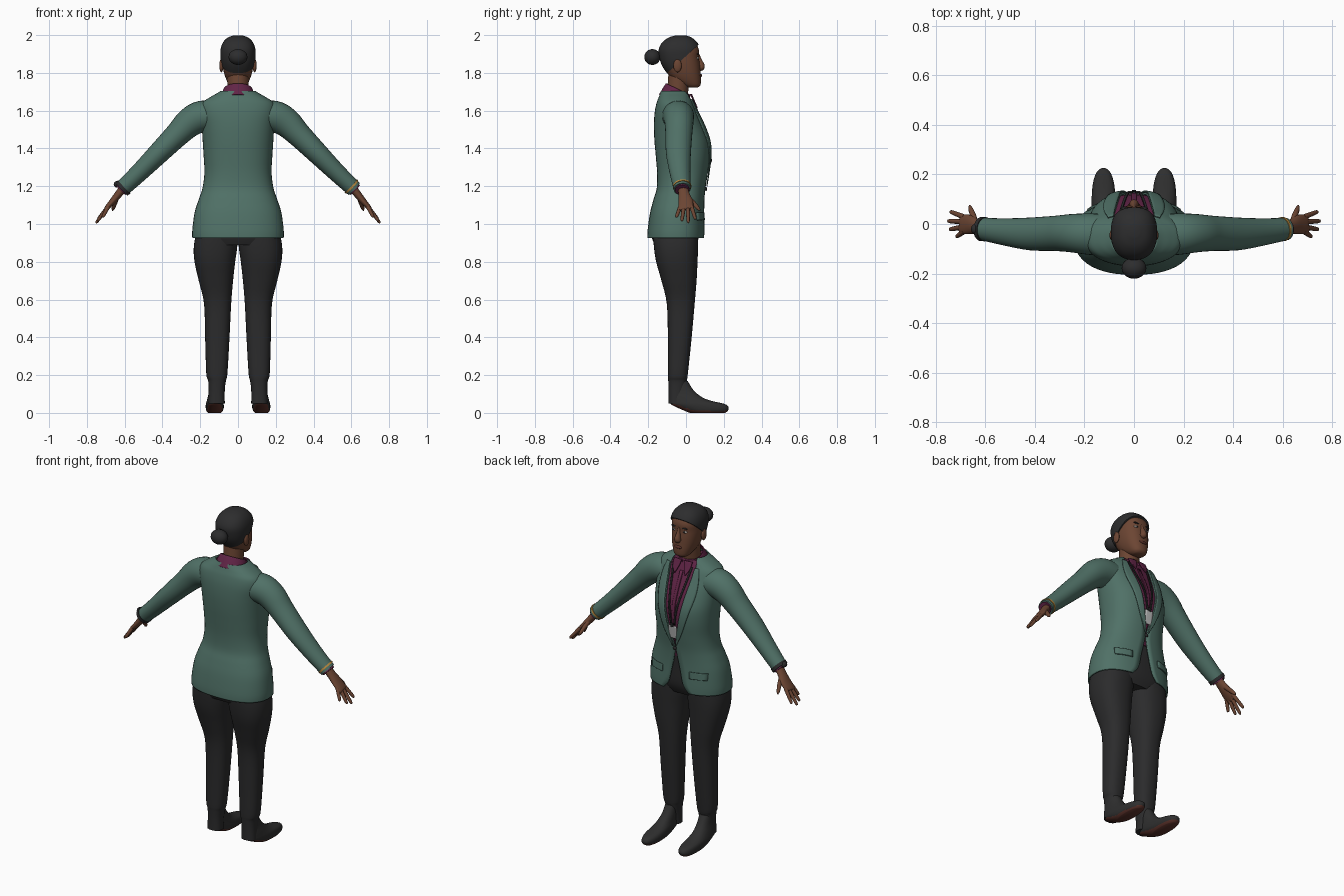
import bpy, bmesh, math
from mathutils import Vector

cube = bpy.data.objects.get("Cube")
if cube:
    bpy.data.objects.remove(cube)

P = 0.85  # roundness of cross-sections


def material(name, r, g, b):
    m = bpy.data.materials.new(name)
    m.use_nodes = True
    m.diffuse_color = (r, g, b, 1)
    m.node_tree.nodes["Principled BSDF"].inputs["Base Color"].default_value = (r, g, b, 1)
    return m


GREEN = material("jacket_green", .08, .165, .135)
PLUM = material("shirt_plum", .12, .018, .062)
BLACK = material("trouser_black", .024, .024, .025)
SHOE = material("shoe_black", .028, .028, .028)
HAIR = material("hair_black", .026, .026, .027)
SKIN = material("skin_brown", .15, .06, .033)
RUST = material("dark_rust", .1, .03, .022)
GOLD = material("gold", .5, .26, .05)
GREY = material("badge_grey", .5, .5, .5)
WHITE = material("eye_white", .55, .5, .45)


def spline(rows, steps=4):
    """Catmull-Rom interpolation of rows of numbers."""
    out = []
    for i in range(len(rows) - 1):
        a, b, c, d = (rows[max(0, min(len(rows) - 1, i + k))] for k in (-1, 0, 1, 2))
        for s in range(steps):
            t = s / steps
            out.append([q + t / 2 * (r - p + t * (2 * p - 5 * q + 4 * r - s3 + t * (3 * q - 3 * r + s3 - p)))
                        for p, q, r, s3 in zip(a, b, c, d)])
    return out + [list(rows[-1])]


def finish(bm, name, mat, mirror=False, thick=0, offset=-1, sharp=50):
    bmesh.ops.remove_doubles(bm, verts=bm.verts, dist=1e-5)
    bmesh.ops.recalc_face_normals(bm, faces=bm.faces)
    mesh = bpy.data.meshes.new(name)
    bm.to_mesh(mesh)
    bm.free()
    mesh.materials.append(mat)
    for p in mesh.polygons:
        p.use_smooth = True
    mesh.set_sharp_from_angle(angle=math.radians(sharp))
    ob = bpy.data.objects.new(name, mesh)
    bpy.context.collection.objects.link(ob)
    if thick:
        mod = ob.modifiers.new("thickness", 'SOLIDIFY')
        mod.thickness, mod.offset = thick, offset
    if mirror:
        ob.modifiers.new("mirror", 'MIRROR')
    return ob


def skin_rings(rings, cap):
    bm = bmesh.new()
    loops = [[bm.verts.new(p) for p in ring] for ring in rings]
    for a, b in zip(loops, loops[1:]):
        for i in range(len(a) - 1):
            bm.faces.new((a[i], a[i + 1], b[i + 1], b[i]))
    if cap:
        bm.faces.new(loops[0][:-1])
        bm.faces.new(loops[-1][:-1])
    return bm


def curve(a):
    s, c = math.sin(a), math.cos(a)
    return math.copysign(abs(s) ** P, s), math.copysign(abs(c) ** P, c)


def stack(rows, seg=40, cap=True):
    """Level rings from rows of z, x0, x1, y0, y1 and an optional front gap."""
    rings = []
    for z, x0, x1, y0, y1, *gap in spline(rows):
        rx, ry = (x1 - x0) / 2, (y1 - y0) / 2
        a0 = math.asin((max(gap[0], .002) / rx) ** (1 / P)) if gap else 0
        angles = [a0 + (2 * math.pi - 2 * a0) * i / seg for i in range(seg + 1)]
        rings.append([((x0 + x1) / 2 + rx * u, (y0 + y1) / 2 + ry * v, z) for u, v in map(curve, angles)])
    return skin_rings(rings, cap)


def tube(rows, seg=20, cap=True, slit=0):
    """Rings square to a path of x, y, z, side radius, depth radius."""
    rows = spline(rows)
    pts = [Vector(r[:3]) for r in rows]
    rings = []
    for i, r in enumerate(rows):
        t = (pts[min(i + 1, len(pts) - 1)] - pts[max(i - 1, 0)]).normalized()
        side = Vector((0, 1, 0)).cross(t).normalized()
        deep = t.cross(side)
        angles = [slit + (2 * math.pi - 2 * slit) * k / seg for k in range(seg + 1)]
        rings.append([pts[i] + side * r[3] * math.sin(a) + deep * r[4] * math.cos(a) for a in angles])
    return skin_rings(rings, cap)


def ball(name, loc, scale, mat, mirror=False):
    bm = bmesh.new()
    bmesh.ops.create_uvsphere(bm, u_segments=20, v_segments=12, radius=1)
    bmesh.ops.scale(bm, vec=scale, verts=bm.verts)
    bmesh.ops.translate(bm, vec=loc, verts=bm.verts)
    return finish(bm, name, mat, mirror)


# Jacket: height, half width, back, front, half opening
jacket = [(.925, .242, -.205, .10, .085), (.97, .242, -.203, .10, .05), (1.06, .23, -.19, .097, .028),
          (1.13, .208, -.172, .098, .012), (1.19, .188, -.155, .103, .004), (1.27, .178, -.153, .116, .02),
          (1.36, .182, -.16, .128, .04), (1.44, .187, -.167, .125, .055), (1.52, .192, -.17, .098, .066),
          (1.59, .2, -.166, .065, .076), (1.64, .19, -.156, .043, .082), (1.67, .15, -.145, .03, .082),
          (1.69, .115, -.137, .022, .075), (1.705, .092, -.13, .012, .07)]
finish(stack([(z, -w, w, b, f, g) for z, w, b, f, g in jacket], 48, False), "jacket", GREEN, thick=.008)
e = .01
finish(stack([(z, e - w, w - e, b + e, f - e) for z, w, b, f, g in jacket if 1.1 < z < 1.7]), "shirt", PLUM)
surface = spline(jacket)


def front_y(x, z):
    """Depth of the jacket front at a point."""
    for a, b in zip(surface, surface[1:]):
        if a[0] <= z <= b[0]:
            t = (z - a[0]) / (b[0] - a[0])
            w, y0, y1 = (a[k] + t * (b[k] - a[k]) for k in (1, 2, 3))
            return (y0 + y1) / 2 + (y1 - y0) / 2 * max(0, 1 - abs(x / w) ** (2 / P)) ** (P / 2)
    return 0


def patch(name, rows, mat, lift, mirror=True):
    """Thin panel laid on the chest from rows of z, inner x, outer x."""
    rings = [[(x, front_y(x, z) + lift, z) for x in (a + (b - a) * k / 5 for k in range(6))]
             for z, a, b in spline(rows)]
    return finish(skin_rings(rings, False), name, mat, mirror, .006, 0)


patch("lapels", [(1.2, .006, .012), (1.3, .028, .06), (1.42, .052, .1), (1.52, .066, .122),
                 (1.6, .077, .12), (1.66, .082, .105)], GREEN, .006)
patch("pocket_flaps", [(1.02, .09, .185), (1.035, .088, .187), (1.06, .088, .187)], GREEN, .005)
patch("collar_points", [(1.615, .033, .037), (1.65, .018, .056), (1.688, .008, .06)], PLUM, .006)
patch("shirt_placket", [(1.2, -.003, .003), (1.4, -.009, .009), (1.63, -.009, .009)], PLUM, -.006, False)
patch("lanyard", [(1.335, .004, .014), (1.45, .022, .032), (1.56, .04, .05), (1.66, .056, .066)], BLACK, 0)
patch("badge", [(1.25, -.026, .026), (1.29, -.026, .026), (1.33, -.026, .026)], GREY, .005, False)
patch("badge_clip", [(1.325, -.008, .008), (1.345, -.008, .008)], BLACK, .008, False)
ball("jacket_button", (0, .106, 1.185), (.011, .006, .011), BLACK)

# Sleeves, cuffs and wrist wear
sleeve = [(.11, -.045, 1.57, .075, .085), (.19, -.04, 1.57, .083, .083), (.255, -.037, 1.538, .078, .077),
          (.32, -.038, 1.475, .066, .071), (.42, -.04, 1.375, .057, .066), (.52, -.032, 1.275, .049, .055),
          (.615, -.02, 1.185, .043, .045)]
finish(tube(sleeve, 28), "sleeves", GREEN, True)


def band(name, x, length, r, mat, mirror=False):
    s = math.copysign(1, x)
    rows = [(x, -.021, 1.185 - (abs(x) - .615) * .95, r, r + .002),
            (x + s * length, -.02, 1.185 - (abs(x) + length - .615) * .95, r, r + .002)]
    return finish(tube(rows, 28), name, mat, mirror)


band("shirt_cuffs", .605, .016, .036, PLUM, True)
band("bracelet", .597, .007, .047, GOLD)
band("watch_strap", -.602, .014, .047, BLACK)
ball("watch_face", (-.641, -.02, 1.21), (.017, .02, .017), BLACK)

# Hands
finish(tube([(.6, -.018, 1.2, .022, .026), (.635, -.01, 1.155, .02, .03), (.665, -.002, 1.118, .017, .039),
             (.695, -.001, 1.085, .012, .039), (.702, 0, 1.077, .006, .034)]), "palms", SKIN, True)
fingers = [("index", .028, .742, .05, 1.025), ("middle", .009, .752, .012, 1.005),
           ("ring", -.011, .745, -.022, 1.015), ("little", -.029, .717, -.052, 1.035)]
for label, y, tx, ty, tz in fingers:
    base, tip = Vector((.685, y, 1.095)), Vector((tx, ty, tz))
    rows = [(*base.lerp(tip, t), r, r) for t, r in ((0, .011), (.5, .01), (.9, .008), (1, .003))]
    finish(tube(rows, 10), label + "_fingers", SKIN, True)
finish(tube([(.64, .005, 1.145, .012, .014), (.65, .035, 1.115, .012, .013), (.66, .062, 1.085, .009, .01),
             (.664, .074, 1.072, .003, .004)], 12), "thumbs", SKIN, True)

# Trousers
finish(stack([(.89, -.2, .2, -.165, .05), (.95, -.225, .225, -.185, .075), (1.06, -.215, .215, -.17, .08),
              (1.17, -.17, .17, -.14, .085)]), "trouser_hips", BLACK)
finish(stack([(.05, .07, .157, -.092, -.015), (.12, .07, .155, -.092, -.005), (.17, .064, .158, -.094, .004),
              (.21, .056, .168, -.096, .01), (.4, .045, .174, -.096, .03), (.58, .036, .18, -.102, .046),
              (.7, .026, .208, -.13, .056), (.8, .015, .23, -.158, .061), (.88, .004, .234, -.17, .064),
              (.96, .002, .22, -.175, .065)]), "trouser_legs", BLACK, True)

# Shoes with rust soles on the downward faces
shoes = finish(stack([(0, .09, .158, .02, .208), (.012, .08, .168, -.01, .222), (.03, .075, .171, -.05, .225),
                      (.047, .076, .17, -.082, .205), (.065, .078, .165, -.085, .13), (.085, .08, .16, -.086, .082),
                      (.12, .08, .152, -.086, .04), (.17, .08, .148, -.085, .008)]), "shoes", SHOE, True)
shoes.data.materials.append(RUST)
for p in shoes.data.polygons:
    p.material_index = int(p.normal.z < -.5)

# Neck and shirt collar
finish(tube([(0, -.055, 1.63, .058, .058), (0, -.045, 1.7, .056, .056), (0, -.035, 1.79, .058, .058)], 28),
       "neck", SKIN)
finish(tube([(0, -.062, 1.66, .098, .085), (0, -.052, 1.69, .086, .077), (0, -.041, 1.714, .076, .072)],
            32, False, .12), "shirt_collar", PLUM, thick=.006)

# Head: height, half width, back, front
head = [(1.722, .03, .015, .062), (1.735, .046, -.02, .076), (1.765, .062, -.07, .079), (1.8, .074, -.1, .077),
        (1.84, .082, -.124, .074), (1.88, .086, -.135, .069), (1.92, .085, -.137, .069), (1.955, .072, -.118, .052),
        (1.98, .047, -.085, .022), (1.992, .015, -.045, -.01)]
finish(stack([(z, -w, w, b, f) for z, w, b, f in head]), "head", SKIN)

# Hair shell trimmed along a sloping hairline, with a bun
e = .007
hair = stack([(z + e, -w - e, w + e, b - e, f + e) for z, w, b, f in head])
bmesh.ops.remove_doubles(hair, verts=hair.verts, dist=1e-5)
bmesh.ops.bisect_plane(hair, geom=hair.verts[:] + hair.edges[:] + hair.faces[:], dist=1e-5,
                       plane_co=(0, -.03, 1.862), plane_no=(0, -.9, 1), clear_inner=True)
bmesh.ops.holes_fill(hair, edges=[ed for ed in hair.edges if ed.is_boundary], sides=0)
finish(hair, "hair", HAIR)
ball("hair_bun", (0, -.178, 1.884), (.05, .043, .042), HAIR)

# Face
finish(tube([(0, .064, 1.9, .007, .007), (0, .07, 1.87, .01, .012), (0, .079, 1.84, .017, .019),
             (0, .078, 1.826, .019, .018), (0, .07, 1.817, .01, .008)], 16), "nose", SKIN)
ball("ears", (.088, -.045, 1.838), (.011, .022, .035), SKIN, True)
ball("eyes", (.034, .059, 1.878), (.015, .009, .007), WHITE, True)
ball("irises", (.034, .065, 1.878), (.006, .005, .006), BLACK, True)
ball("eyebrows", (.036, .064, 1.9), (.02, .006, .004), HAIR, True)
ball("lips", (0, .077, 1.785), (.025, .008, .009), RUST)
